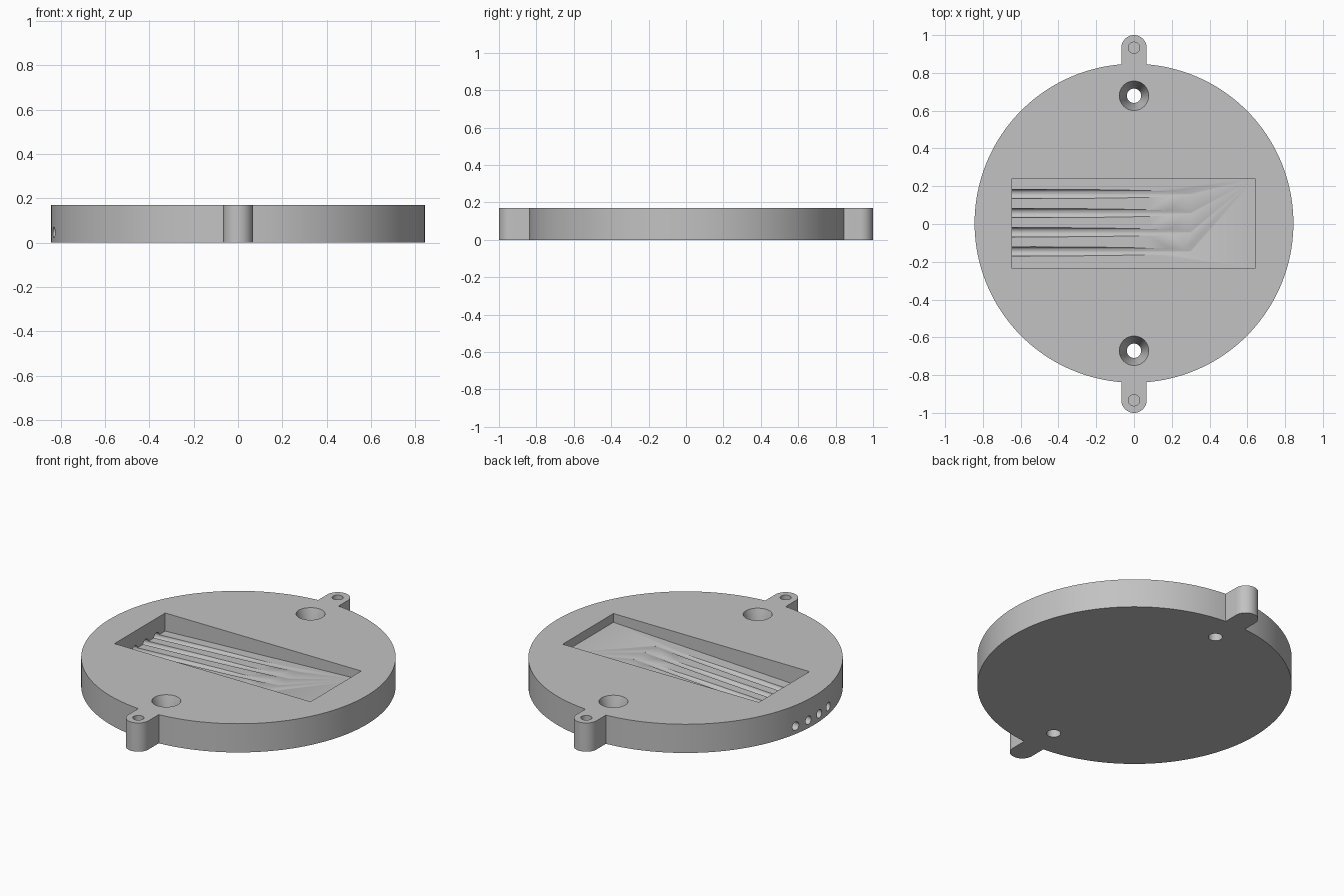
import bpy, bmesh, math
from mathutils import Vector

if "Cube" in bpy.data.objects:
    bpy.data.objects.remove(bpy.data.objects["Cube"])

H = 0.17          # plate thickness
R = 0.844         # disc radius
CY = 0.004        # disc centre in y
TAB_R, TAB_Y = 0.067, 0.933

grey = bpy.data.materials.new("light_grey")
grey.diffuse_color = (0.54, 0.54, 0.54, 1)
grey.use_nodes = True
grey.node_tree.nodes["Principled BSDF"].inputs["Base Color"].default_value = grey.diffuse_color


def finish(bm, name):
    bmesh.ops.recalc_face_normals(bm, faces=bm.faces)
    me = bpy.data.meshes.new(name)
    bm.to_mesh(me)
    bm.free()
    me.materials.append(grey)
    ob = bpy.data.objects.new(name, me)
    bpy.context.collection.objects.link(ob)
    return ob


def prism(name, outline, axis):
    """Extrude a closed 3D outline along a vector."""
    bm = bmesh.new()
    face = bm.faces.new([bm.verts.new(p) for p in outline])
    ext = bmesh.ops.extrude_face_region(bm, geom=[face])
    verts = [g for g in ext["geom"] if isinstance(g, bmesh.types.BMVert)]
    bmesh.ops.translate(bm, verts=verts, vec=axis)
    return finish(bm, name)


def lathe(name, profile, x, y, n=48):
    """Stack of (radius, z) rings closed at both ends."""
    bm = bmesh.new()
    rings = [[bm.verts.new((x + r * math.cos(2 * math.pi * i / n),
                            y + r * math.sin(2 * math.pi * i / n), z))
              for i in range(n)] for r, z in profile]
    for a, b in zip(rings, rings[1:]):
        for i in range(n):
            j = (i + 1) % n
            bm.faces.new((a[i], a[j], b[j], b[i]))
    bm.faces.new(rings[0])
    bm.faces.new(rings[-1])
    return finish(bm, name)


def arc(cx, cy, r, a0, a1, n):
    return [(cx + r * math.cos(a0 + (a1 - a0) * i / n),
             cy + r * math.sin(a0 + (a1 - a0) * i / n), 0) for i in range(n + 1)]


# Round plate with a rounded mounting tab at front and back
lim = math.acos(TAB_R / R)
outline = (arc(0, CY, R, -lim, lim, 80)
           + arc(0, TAB_Y, TAB_R, 0, math.pi, 20)
           + arc(0, CY, R, math.pi - lim, math.pi + lim, 80)
           + arc(0, -TAB_Y, TAB_R, math.pi, 2 * math.pi, 20))
plate = prism("mounting_plate", outline, (0, 0, H))

cutters = []

# Rectangular pocket whose floor rises gently to the right
X0, X1, Y0, Y1 = -0.645, 0.64, -0.235, 0.24
Z0, Z1 = 0.063, 0.118
cutters.append(prism("pocket_cutter",
                     [(X0, Y0, Z0), (X1, Y0, Z1), (X1, Y0, 0.3), (X0, Y0, 0.3)],
                     (0, Y1 - Y0, 0)))

# Four sloped round channels from the rim, running out in the pocket floor
slope = 0.071
for k in range(4):
    y, r, n = 0.159 - 0.1013 * k, 0.0245, 32
    start = Vector((-0.95, y, 0.046 - 0.11 * slope))
    ring = [start + Vector((0, r * math.cos(2 * math.pi * i / n),
                            r * math.sin(2 * math.pi * i / n))) for i in range(n)]
    cutters.append(prism("channel_cutter_%d" % k, ring, (1.25, 0, 1.25 * slope)))

# Countersunk screw holes and blind pin holes
for s in (1, -1):
    cutters.append(lathe("screw_cutter",
                         [(0.038, -0.1), (0.038, 0.035), (0.078, H), (0.078, 0.3)],
                         0, CY + 0.675 * s))
    cutters.append(lathe("pin_cutter", [(0.03, 0.07), (0.03, 0.3)], 0, TAB_Y * s, 32))

bpy.context.view_layer.objects.active = plate
plate.select_set(True)
for c in cutters:
    m = plate.modifiers.new("cut", 'BOOLEAN')
    m.operation = 'DIFFERENCE'
    m.solver = 'EXACT'
    m.object = c
    bpy.ops.object.modifier_apply(modifier=m.name)
for c in cutters:
    bpy.data.objects.remove(c)

bpy.ops.object.select_all(action='DESELECT')
plate.select_set(True)
bpy.ops.object.shade_smooth_by_angle(angle=math.radians(30))
